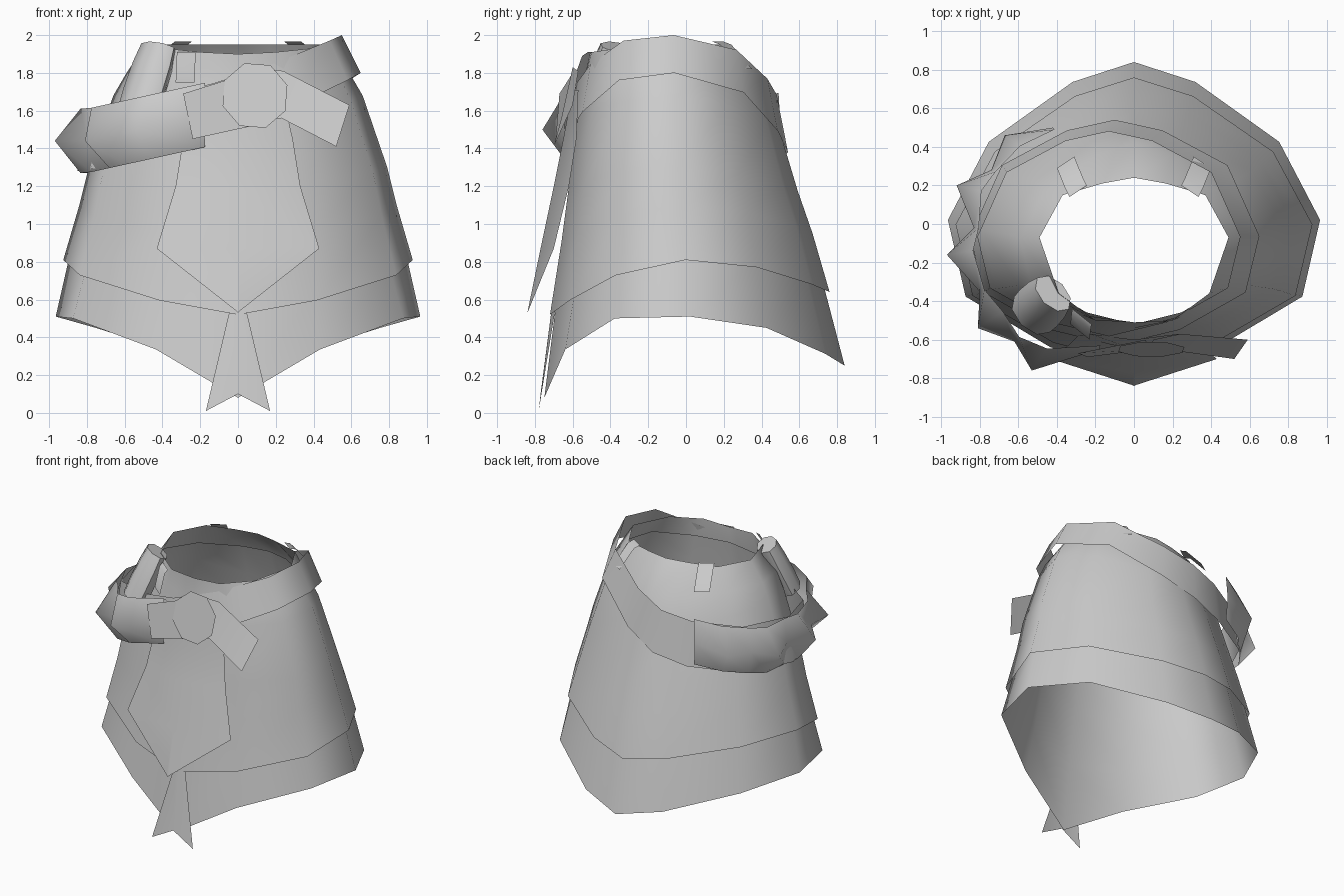
import bpy, math
from mathutils import Vector

cube = bpy.data.objects.get("Cube")
if cube:
    bpy.data.objects.remove(cube, do_unlink=True)

cloth = bpy.data.materials.new("grey cloth")
cloth.use_nodes = True
cloth.diffuse_color = (0.6, 0.6, 0.6, 1)
cloth.node_tree.nodes["Principled BSDF"].inputs["Base Color"].default_value = (0.6, 0.6, 0.6, 1)


def make(name, verts, faces, smooth=60):
    mesh = bpy.data.meshes.new(name)
    mesh.from_pydata([tuple(v) for v in verts], [], faces)
    mesh.materials.append(cloth)
    mesh.update()
    ob = bpy.data.objects.new(name, mesh)
    bpy.context.collection.objects.link(ob)
    bpy.ops.object.select_all(action='DESELECT')
    ob.select_set(True)
    bpy.context.view_layer.objects.active = ob
    bpy.ops.object.shade_smooth_by_angle(angle=math.radians(smooth))
    return ob


def loft(name, rows, closed=True, smooth=60):
    """Skin a list of equally long point rows, lowest row first."""
    n = len(rows[0])
    faces = []
    for r in range(len(rows) - 1):
        for c in range(n if closed else n - 1):
            d = (c + 1) % n
            faces.append((r * n + c, r * n + d, (r + 1) * n + d, (r + 1) * n + c))
    return make(name, [p for row in rows for p in row], faces, smooth)


def mirrored(half):
    """Close a half outline running from the front to the back on the left side."""
    return half + [(-p[0],) + tuple(p[1:]) for p in half[-2:0:-1]]


# Twelve-sided plan shared by skirt and belt
plan = mirrored([(0, -1), (.45, -.86), (.905, -.53), (1, -.03), (.78, .48), (.33, .87), (0, 1)])


def ring(width, front, back, z_side, z_front, z_back, power=2):
    mid, depth = (front + back) / 2, (back - front) / 2
    pts = []
    for u, v in plan:
        z = z_side + ((z_front - z_side) * abs(v) ** power if v < 0
                      else (z_back - z_side) * v ** 2)
        pts.append((u * width, mid + v * depth, z))
    return pts


# Skirt layers; the under layer lines the outer one almost to the waist
waist = mirrored([(0, -.51, 1.9), (.2, -.5, 1.91), (.39, -.36, 1.93), (.49, -.07, 1.95),
                  (.37, .15, 1.95), (.165, .21, 1.95), (0, .24, 1.95)])
loft("outer_skirt", [
    ring(.925, -.72, .76, .81, .52, .64),
    ring(.84, -.66, .67, 1.1, .9, .95),
    ring(.79, -.62, .59, 1.3, 1.2, 1.18),
    ring(.66, -.57, .5, 1.68, 1.58, 1.48),
    ring(.59, -.54, .42, 1.8, 1.76, 1.74),
    waist])
loft("under_skirt", [
    ring(.965, -.75, .84, .51, .08, .25, 6),
    ring(.89, -.69, .73, .84, .56, .67),
    ring(.81, -.63, .64, 1.12, .95, .98),
    ring(.77, -.6, .57, 1.3, 1.2, 1.18),
    ring(.64, -.55, .48, 1.68, 1.58, 1.48),
    ring(.55, -.52, .37, 1.82, 1.78, 1.77)])


# Tilted belt, high on the left side and fuller across the back
def belt_row(centre, width, front, back, z_mid, slope, sag):
    mid, depth = (front + back) / 2, (back - front) / 2
    return [(centre + u * width, mid + depth * (v ** .7 if v > 0 else v),
             z_mid + slope * u - sag * (1 - u * u) * (1 + max(0, v))) for u, v in plan]


loft("belt", [belt_row(-.1, .75, -.63, .54, 1.54, .26, .08),
              belt_row(-.13, .68, -.58, .48, 1.805, .195, .06)])

# Folded roll of cloth around the right side of the belt: (x, y, inset of its rims)
folds = [(-.18, -.65, .97), (-.53, -.76, .85), (-.62, -.61, .96), (-.81, -.54, .84),
         (-.8, -.35, .97), (-.97, -.16, .86), (-.83, -.02, .97), (-.92, .2, .86),
         (-.74, .28, .97), (-.67, .46, .88), (-.42, .5, .98)]


def fold_row(lift, rim):
    pts = []
    for x, y, inset in folds:
        k = inset if rim else 1
        pts.append((x * k, y * k, 1.44 + .22 * max(0, x * k + .8) + lift))
    return pts


loft("belt_wrap", [fold_row(-.17, True), fold_row(0, False), fold_row(.17, True)],
     closed=False, smooth=75)

# Front apron with a raised centre line
edge = [(.23, -.57, 1.71), (.29, -.58, 1.45), (.33, -.62, 1.2), (.43, -.7, .87), (.01, -.835, .54)]
centre = [(0, -.6, 1.71), (0, -.65, 1.45), (0, -.7, 1.2), (0, -.77, .87), (0, -.84, .53)]
loft("apron", [[(-x, y, z) for x, y, z in edge], centre, edge], closed=False)

# Forked ribbon below the apron
make("ribbon", [(-.04, -.69, .56), (-.17, -.78, .01), (0, -.77, .1),
                (.17, -.78, .01), (.04, -.69, .56), (0, -.71, .56)],
     [(0, 1, 2, 5), (5, 2, 3, 4)])

# Belt tie: flat knot, strap and hanging tail
knot = []
for i in range(8):
    a = math.tau * (i + .4) / 8
    knot.append((.09 + .18 * math.cos(a), -.65 + .04 * math.sin(a), 1.68 + .18 * math.sin(a)))
make("knot", knot, [tuple(range(8))])
make("tie_strap", [(-.29, -.67, 1.69), (-.24, -.69, 1.45), (.08, -.65, 1.52), (.06, -.6, 1.8)],
     [(0, 1, 2, 3)])
make("tie_tail", [(.1, -.6, 1.83), (.08, -.65, 1.55), (.23, -.66, 1.56), (.52, -.7, 1.41),
                  (.59, -.6, 1.63), (.24, -.57, 1.81)], [(0, 1, 2, 5), (2, 3, 4, 5)])

# Slanted cloth bundle tucked behind the belt
low, high = Vector((-.53, -.47, 1.6)), Vector((-.42, -.36, 1.935))
axis = (high - low).normalized()
side = axis.cross(Vector((1, -1, 0))).normalized()
across = axis.cross(side)
rows = []
for t, r in [(0, .13), (.3, .135), (.7, .13), (1, .115)]:
    rows.append([low.lerp(high, t) + across * r * math.cos(math.tau * i / 8)
                 + side * r * .65 * math.sin(math.tau * i / 8) for i in range(8)])
loft("bundle", rows)
make("bundle_cap", rows[-1], [tuple(range(8))])


# Belt loops hanging over the waist edge
def belt_loop(name, path, half_width, skew):
    loft(name, [[(x + s * half_width, y + s * skew, z) for s in (-1, 1)]
                for x, y, z in path], closed=False)


for sx, label in ((-1, "right"), (1, "left")):
    belt_loop(f"back_{label}_loop",
              [(sx * .29, .17, 1.965), (sx * .31, .21, 1.95), (sx * .355, .32, 1.82)],
              .045, -.03 * sx)
belt_loop("front_right_loop", [(-.27, -.48, 1.91), (-.275, -.51, 1.89), (-.28, -.56, 1.75)], .05, -.04)
